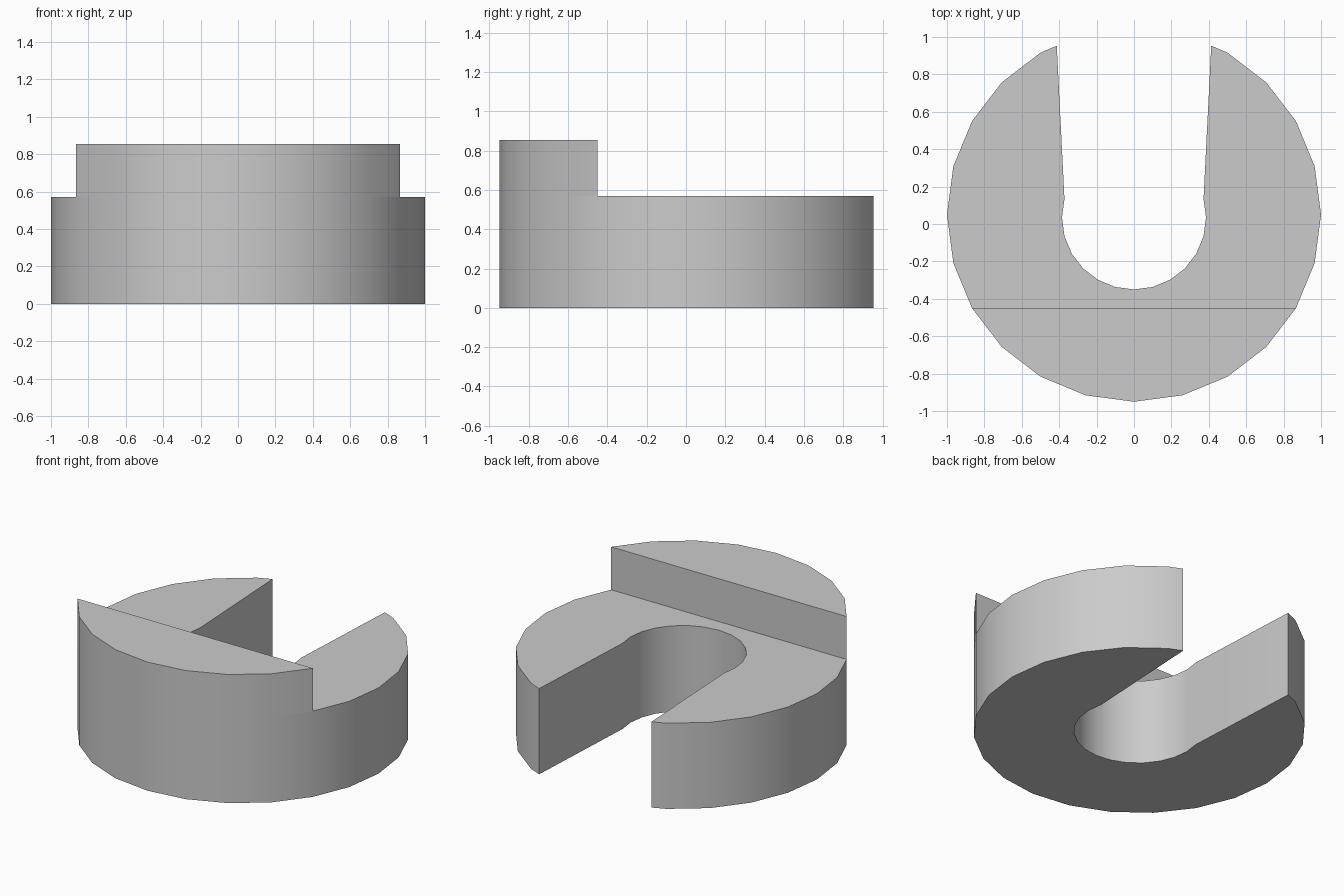
import bpy
import bmesh
from math import radians, sin, cos

cube = bpy.data.objects.get("Cube")
if cube:
    bpy.data.objects.remove(cube, do_unlink=True)

OUTER_R, OUTER_Y = 1.0, 0.05
INNER_R, INNER_Y = 0.385, 0.035
BASE_H, TOP_H = 0.57, 0.855


def arc(radius, cy, angles):
    """Points on a circle, angles in degrees measured from the front (-y)."""
    return [(radius * sin(radians(a)), cy - radius * cos(radians(a))) for a in angles]


# Open-ended ring outline: outer arc, slot corner, inner arc, slot corner
outer = arc(OUTER_R, OUTER_Y, range(-150, 151, 15))
inner = arc(INNER_R, INNER_Y, range(105, -106, -15))
outline = outer + [(0.413, 0.953)] + inner + [(-0.413, 0.953)]

bm = bmesh.new()
bottom = bm.faces.new([bm.verts.new((x, y, 0)) for x, y in outline])


def raise_face(face, height):
    """Extrude a face upwards and return the new top face."""
    geom = bmesh.ops.extrude_face_region(bm, geom=[face])["geom"]
    verts = [g for g in geom if isinstance(g, bmesh.types.BMVert)]
    bmesh.ops.translate(bm, verts=verts, vec=(0, 0, height))
    return next(g for g in geom if isinstance(g, bmesh.types.BMFace))


# Base block
top = raise_face(bottom, BASE_H)

# Split the top along a straight chord and raise the front segment
step_y = OUTER_Y - OUTER_R * cos(radians(60))
chord = [v for v in top.verts if abs(v.co.y - step_y) < 0.001]
bmesh.ops.connect_verts(bm, verts=chord)
front = next(f for f in bm.faces
             if all(v.co.z > BASE_H - 0.001 and v.co.y < step_y + 0.001 for v in f.verts))
raise_face(front, TOP_H - BASE_H)

bmesh.ops.recalc_face_normals(bm, faces=bm.faces)
mesh = bpy.data.meshes.new("stepped_open_ring")
bm.to_mesh(mesh)
bm.free()

ring = bpy.data.objects.new("stepped_open_ring", mesh)
bpy.context.collection.objects.link(ring)

# Plain grey material
grey = bpy.data.materials.new("light_grey")
grey.use_nodes = True
colour = (0.6, 0.6, 0.6, 1)
grey.diffuse_color = colour
grey.node_tree.nodes["Principled BSDF"].inputs["Base Color"].default_value = colour
mesh.materials.append(grey)

# Smooth curved walls, sharp rims
bpy.ops.object.select_all(action="DESELECT")
ring.select_set(True)
bpy.context.view_layer.objects.active = ring
bpy.ops.object.shade_smooth_by_angle(angle=radians(30))
